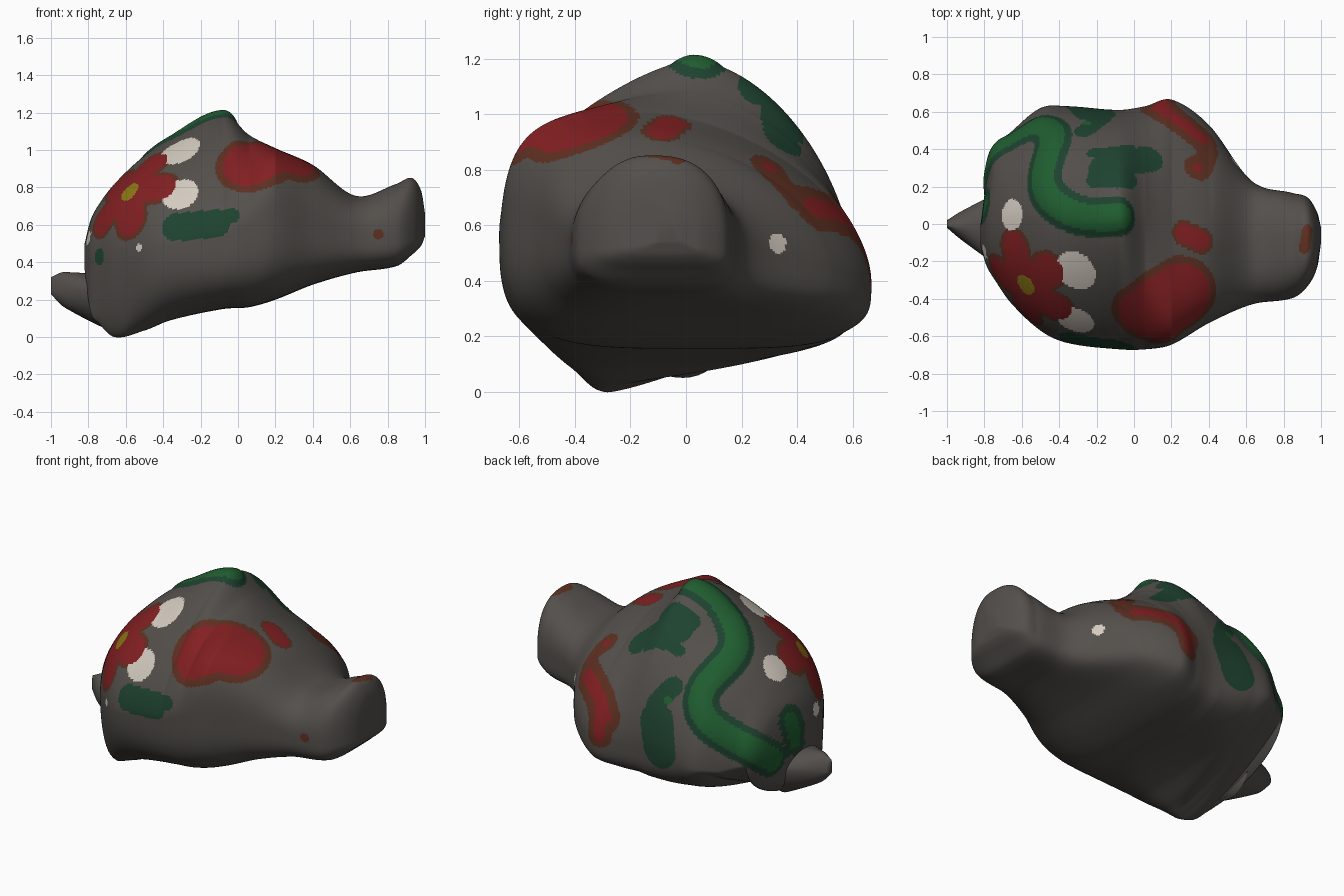
import bpy, bmesh, math
from mathutils import Vector
from mathutils.bvhtree import BVHTree
from mathutils.geometry import intersect_point_line

if "Cube" in bpy.data.objects:
    bpy.data.objects.remove(bpy.data.objects["Cube"])

COLOURS = {
    "stone_grey": (0.088, 0.080, 0.072), "red": (0.225, 0.014, 0.016),
    "rust_brown": (0.11, 0.029, 0.015), "bright_green": (0.014, 0.108, 0.029),
    "dark_green": (0.013, 0.055, 0.029), "cream": (0.66, 0.60, 0.53),
    "yellow": (0.27, 0.19, 0.008),
}
INDEX = {n: i for i, n in enumerate(COLOURS)}
MATS = [bpy.data.materials.new(n) for n in COLOURS]
for m in MATS:
    m.diffuse_color = (*COLOURS[m.name], 1)

# Body outline: x, y min, y max, z top, z bottom
BODY = [
    (-.82, -.12, 0, .5, .36), (-.79, -.22, .22, .62, .14), (-.75, -.29, .4, .7, .08),
    (-.66, -.42, .49, .82, 0), (-.5, -.57, .62, .97, .035), (-.36, -.635, .63, 1.06, .09),
    (-.08, -.67, .61, 1.195, .15), (.06, -.67, .63, 1.08, .16), (.2, -.645, .665, 1.01, .2),
    (.4, -.53, .53, .92, .28), (.63, -.43, .23, .755, .345), (.85, -.395, .165, .82, .38),
    (.93, -.33, .14, .85, .44), (.98, -.23, .06, .78, .49), (1, -.1, -.02, .66, .54)]
# Section shape: x, ridge y, keel y, widest z front, widest z back, roundness front, below
BODY_SHAPE = [
    (-.8, 0, -.2, .42, .4, 2.1, 2), (-.6, .05, -.3, .44, .34, 2, 1.8),
    (-.35, 0, -.2, .5, .38, 1.55, 2.5), (-.08, .02, 0, .55, .4, 1.45, 3.5),
    (.06, -.02, 0, .6, .4, 1.9, 3.5), (.2, -.18, 0, .62, .4, 3.2, 3.5),
    (.7, -.12, -.1, .53, .53, 2.5, 3.2)]


def linear(rows, x):
    for a, b in zip(rows, rows[1:]):
        if x <= b[0]:
            t = max(0, (x - a[0]) / (b[0] - a[0]))
            return [p + (q - p) * t for p, q in zip(a, b)]
    return rows[-1]


def clamp(v, lo, hi):
    return min(max(v, lo), hi)


def smooth_rows(rows, spacing):
    """Hermite interpolation through the outline rows."""
    def slope(i, k):
        a, b = rows[max(i - 1, 0)], rows[min(i + 1, len(rows) - 1)]
        return (b[k] - a[k]) / (b[0] - a[0])
    for i in range(len(rows) - 1):
        a, b = rows[i], rows[i + 1]
        h = b[0] - a[0]
        steps = max(6, round(h / spacing))
        for j in range(steps):
            t = j / steps
            yield [a[0] + h * t] + [
                (2*t**3 - 3*t**2 + 1) * a[k] + (t**3 - 2*t*t + t) * h * slope(i, k)
                + (3*t*t - 2*t**3) * b[k] + (t**3 - t*t) * h * slope(i + 1, k)
                for k in range(1, 5)]
    yield rows[-1]


def loft(outline, shape, spacing, sides):
    """Skin rounded sections along x."""
    bm = bmesh.new()
    rings = []
    for x, y0, y1, zt, zb in smooth_rows(outline, spacing):
        _, ridge, keel, zf, zk, nf, nb = linear(shape, x)
        nk = clamp(1.75 + (x - .4) * 2.5, 1.75, 2.5)
        below = clamp(1.25 + (x + .55) * 7, 1.25, 4.2) if x > -.72 else 2
        ring = []
        for i in range(sides):
            a = 2 * math.pi * i / sides
            c, s = math.cos(a), math.sin(a)
            n = (nb if c < 0 else below) if s < 0 else (nf if c < 0 else nk)
            r = (abs(c)**n + abs(s)**n) ** (-1 / n)
            yc = clamp(keel if s < 0 else ridge, y0 + .01, y1 - .01)
            zc = clamp(zf if c < 0 else zk, zb + .01, zt - .01)
            y = yc + r * c * ((yc - y0) if c < 0 else (y1 - yc))
            z = zc + r * s * ((zc - zb) if s < 0 else (zt - zc))
            ring.append(bm.verts.new((x, y, z)))
        rings.append(ring)
    for r, q in zip(rings, rings[1:]):
        for i in range(sides):
            j = (i + 1) % sides
            bm.faces.new((r[i], r[j], q[j], q[i]))
    bm.faces.new(rings[0])
    bm.faces.new(rings[-1])
    bmesh.ops.recalc_face_normals(bm, faces=bm.faces)
    return bm


def finish(bm, name):
    me = bpy.data.meshes.new(name)
    for m in MATS:
        me.materials.append(m)
    for f in bm.faces:
        f.smooth = True
    bm.to_mesh(me)
    bm.free()
    bpy.context.collection.objects.link(bpy.data.objects.new(name, me))


body = loft(BODY, BODY_SHAPE, .0065, 270)
tree = BVHTree.FromBMesh(body)

# Painting directions: 2D point to ray
RAYS = {
    "top": lambda a, b: ((a, b, 3), (0, 0, -1)), "front": lambda a, b: ((a, -3, b), (0, 1, 0)),
    "back": lambda a, b: ((a, 3, b), (0, -1, 0)), "left": lambda a, b: ((-3, a, b), (1, 0, 0)),
    "right": lambda a, b: ((3, a, b), (-1, 0, 0))}


def project(view, *pts):
    """Path on the body surface through points seen from one direction."""
    fine = [pts[0]]
    for (a, b), (c, d) in zip(pts, pts[1:]):
        fine += [(a + (c - a) * t / 3, b + (d - b) * t / 3) for t in (1, 2, 3)]
    rays = [RAYS[view](*p) for p in fine]
    hits = [tree.ray_cast(Vector(o), Vector(d))[0] for o, d in rays]
    return [h for h in hits if h]


def rounded(path):
    for _ in range(4):
        path = path[:1] + [(a + b * 2 + c) / 4 for a, b, c in zip(path, path[1:], path[2:])] + path[-1:]
    return [tree.find_nearest(p)[0] for p in path]


def distance(p, path, centre, reach, limit):
    if (p - centre).length > reach + limit:
        return 9
    best = (p - path[0]).length
    for a, b in zip(path, path[1:]):
        if (b - a).length > 1e-5:
            q, t = intersect_point_line(p, a, b)
            q = a if t < 0 else b if t > 1 else q
            best = min(best, (p - q).length)
    return best


strokes = []


def paint(colour, radius, path, border=None, rim=0.0):
    if path:
        centre = sum(path, Vector()) / len(path)
        reach = max((p - centre).length for p in path)
        strokes.append((colour, radius, border, radius + rim, path, centre, reach))


R, B, G, D, C = "red", "rust_brown", "bright_green", "dark_green", "cream"

# Winding snake over the back, raised further below
paint(G, .068, rounded(
    project("top", (-.08, .04), (-.25, .02), (-.42, .09), (-.51, .21), (-.45, .38), (-.41, .5))
    + project("back", (-.45, .66), (-.62, .54)) + project("left", (.38, .46), (.26, .36))), D, .04)
snake = strokes[0][4:]

# Blossom: five petals around a yellow heart
heart = project("top", (-.58, -.325))[0]
normal = tree.find_nearest(heart)[1]
if normal.y > 0:
    normal = -normal
side = Vector((0, 0, 1)).cross(normal).normalized()
up = normal.cross(side)
paint("yellow", .06, [heart])
for i in range(5):
    a = math.radians(160 - 72 * i)
    petal = [heart + (side * math.cos(a) + up * math.sin(a)) * r for r in (0, .08, .15, .21)]
    paint(R, .092, [tree.find_nearest(p)[0] for p in petal], B, .024)

# Round spots: cream buds and dots, brown dots
for colour, radius, view, spot in (
        (C, .115, "top", (-.31, -.25)), (C, .1, "front", (-.31, .765)), (C, .083, "top", (-.655, .05)),
        (C, .02, "front", (-.53, .48)), (C, .04, "left", (-.15, .53)), (C, .037, "right", (.33, .535)),
        (B, .028, "front", (.75, .55)), (D, .045, "front", (-.74, .43))):
    paint(colour, radius, project(view, spot))

# Red oval, small red mark and head tip
paint(R, .18, project("top", (.09, -.49), (.25, -.39)), B, .04)
paint(R, .052, project("top", (.27, -.05), (.36, -.09)), B, .02)
paint(B, .03, project("top", (.91, -.13), (.93, -.03)))

# Red and brown figure on the back
paint(R, .045, project("top", (.13, .63), (.3, .51), (.36, .46)), B, .055)
paint(R, .035, project("back", (.17, .62), (.14, .42)), B, .04)
paint(R, .028, project("top", (.34, .3)), B, .048)
paint(B, .06, project("top", (.37, .31), (.4, .4)))

# Dark green leaves
paint(D, .07, project("top", (-.19, .25), (-.04, .25)))
paint(D, .08, project("top", (-.17, .31), (.08, .35)))
paint(D, .035, project("top", (-.22, .38), (-.01, .4)))
paint(D, .115, project("back", (-.25, .42), (-.21, .57)))
paint(G, .025, project("top", (-.25, .54)))
paint(D, .06, project("top", (-.26, .5), (-.18, .56)))
paint(D, .08, project("front", (-.33, .59), (-.12, .61)))
paint(D, .04, project("front", (-.06, .65), (-.03, .65)))
paint(G, .05, project("left", (.07, .42), (.1, .55)), D, .045)

# Colour faces by nearness to the strokes, hearts before borders
for f in body.faces:
    p = f.calc_center_median()
    border = None
    for colour, r, edge, outer, *path in strokes:
        d = distance(p, *path, outer)
        if d < r:
            f.material_index = INDEX[colour]
            break
        if edge and d < outer and border is None:
            border = edge
    else:
        if border:
            f.material_index = INDEX[border]

# Raise the snake
body.normal_update()
moves = [(v, v.normal.copy(), distance(v.co, *snake, .1)) for v in body.verts]
for v, n, d in moves:
    if d < .1:
        v.co += n * .02 * (1 - (d / .1) ** 2)
finish(body, "body")

# Small upturned tail with a blunt tip
tail = []
for i in range(6):
    t = i / 5
    w, h, z = .02 + .18 * t**.9, .045 + .095 * math.sqrt(t), .275 - .085 * t
    tail.append((-1 + .28 * t, -w - .03 * t, w - .03 * t, z + h, z - h))
finish(loft(tail, [(0, -.01, -.01, .25, .25, 2, 2)], .01, 40), "tail")

for m in bpy.data.materials:
    if m.users and not m.is_grease_pencil:
        m.use_nodes = True
        m.node_tree.nodes["Principled BSDF"].inputs["Base Color"].default_value = m.diffuse_color
